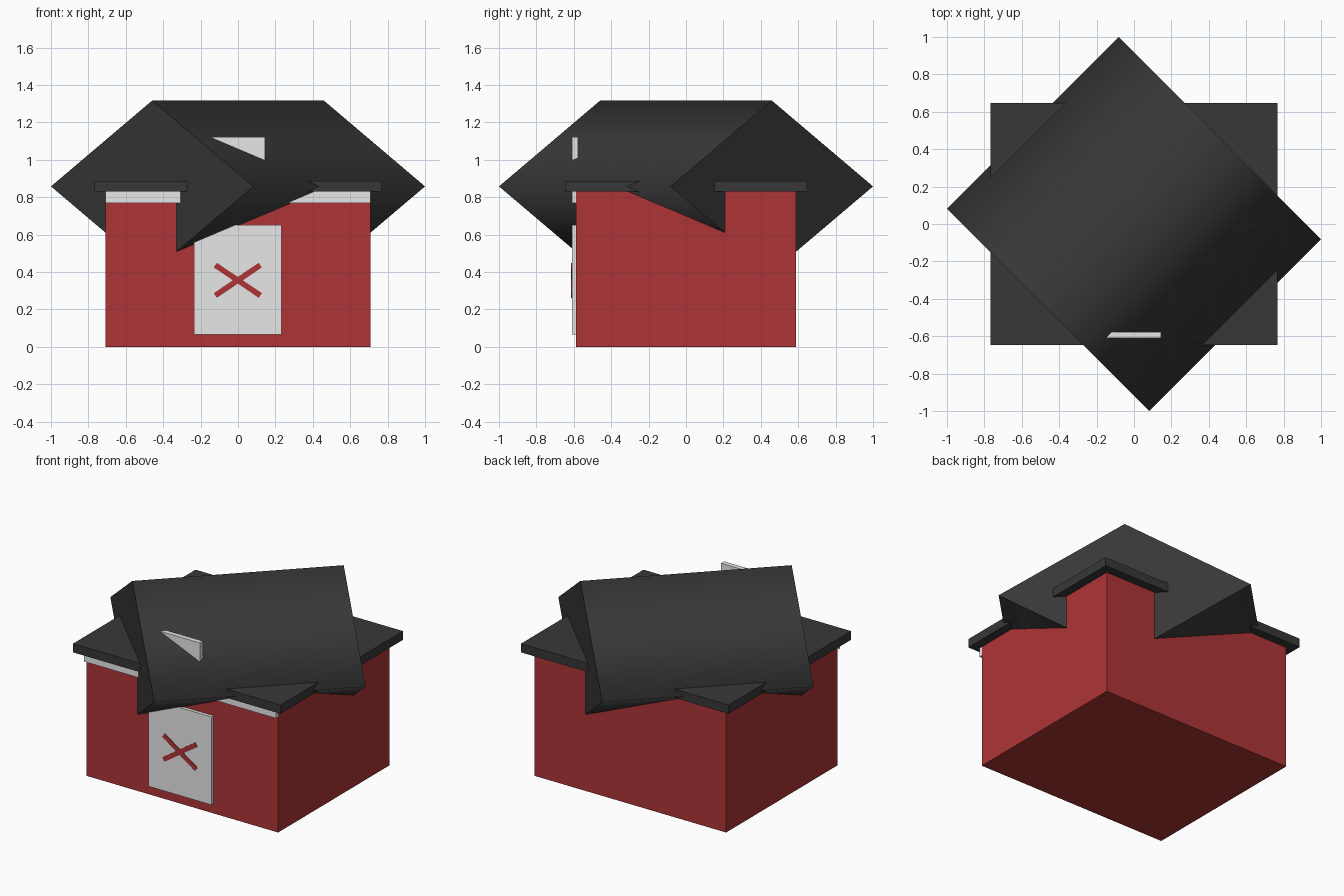
import bpy, bmesh, math
from mathutils import Matrix, Vector

if "Cube" in bpy.data.objects:
    bpy.data.objects.remove(bpy.data.objects["Cube"])


def material(name, color):
    m = bpy.data.materials.new(name)
    m.diffuse_color = (*color, 1.0)
    m.use_nodes = True
    m.node_tree.nodes["Principled BSDF"].inputs["Base Color"].default_value = m.diffuse_color
    return m


RED = material("barn_red", (0.42, 0.035, 0.037))
WHITE = material("trim_white", (0.8, 0.8, 0.8))
DARK = material("roof_charcoal", (0.039, 0.039, 0.039))


def add_object(name, bm, mat):
    me = bpy.data.meshes.new(name)
    bm.to_mesh(me)
    bm.free()
    me.materials.append(mat)
    ob = bpy.data.objects.new(name, me)
    bpy.context.collection.objects.link(ob)
    return ob


def box(name, lo, hi, mat, tilt=0.0):
    """Box between two corners, optionally tilted about its own y axis."""
    lo, hi = Vector(lo), Vector(hi)
    bm = bmesh.new()
    bmesh.ops.create_cube(bm, size=1.0)
    bm.transform(Matrix.Translation((lo + hi) / 2)
                 @ Matrix.Rotation(tilt, 4, 'Y')
                 @ Matrix.Diagonal((*(hi - lo), 1.0)))
    return add_object(name, bm, mat)


# Walls and the flat eave slab
box("walls", (-0.708, -0.588, 0), (0.708, 0.588, 0.83), RED)
box("eave_slab", (-0.766, -0.646, 0.83), (0.766, 0.646, 0.888), DARK)

# Diamond-section roof running along the diagonal
bm = bmesh.new()
bmesh.ops.create_cone(bm, cap_ends=True, segments=4,
                      radius1=1, radius2=1, depth=1.298)
# put the corners of the section on the local x and y axes
first = bm.verts[:][0].co
bm.transform(Matrix.Rotation(-math.atan2(first.y, first.x), 4, 'Z'))
bm.transform(Matrix.Translation((0, 0, 0.858))
             @ Matrix.Rotation(math.radians(-45), 4, 'Z')
             @ Matrix.Diagonal((0.765, 1, 0.459, 1))
             @ Matrix.Rotation(math.radians(90), 4, 'X'))
bm.normal_update()
# Sides are smooth, end caps stay crisp
for f in bm.faces:
    cap = abs(f.normal.z) < 0.1
    f.smooth = not cap
    if cap:
        for e in f.edges:
            e.smooth = False
add_object("roof", bm, DARK)

# White front details
box("front_trim", (-0.708, -0.61, 0.77), (0.708, -0.58, 0.832), WHITE)
box("door", (-0.234, -0.61, 0.065), (0.232, -0.58, 0.652), WHITE)
box("loft_window", (-0.145, -0.61, 0.88), (0.145, -0.578, 1.123), WHITE)

# Crossed braces on the door
for name, s in (("door_brace_rising", -1), ("door_brace_falling", 1)):
    box(name, (-0.146, -0.615, 0.341), (0.144, -0.606, 0.371), RED,
        tilt=s * math.radians(34))
